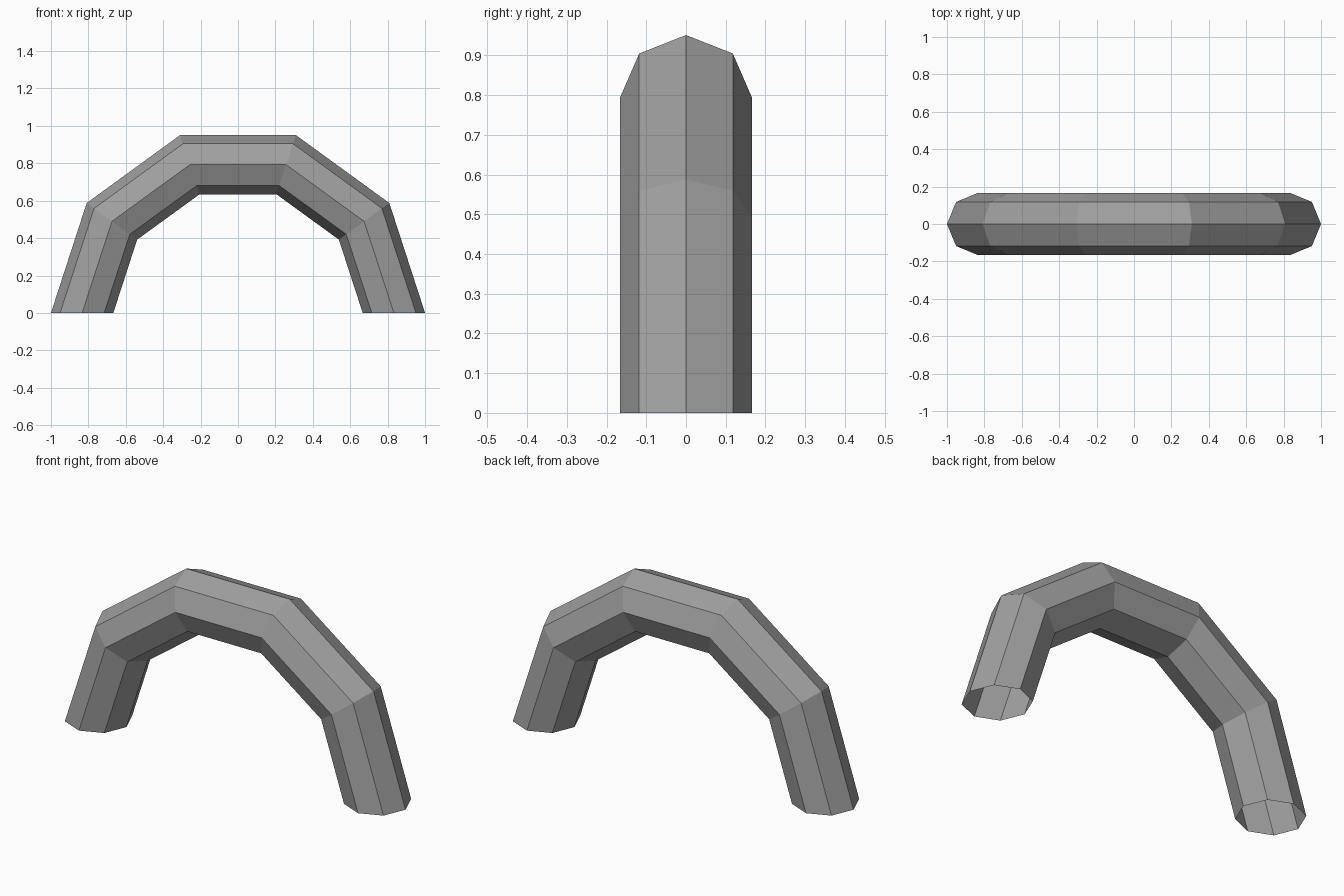
import bpy
import bmesh
from math import pi
from mathutils import Matrix

cube = bpy.data.objects.get("Cube")
if cube:
    bpy.data.objects.remove(cube, do_unlink=True)

TUBE_RADIUS = 1 / 6
ARCH_RADIUS = 1 - TUBE_RADIUS

# Plain grey material
grey = bpy.data.materials.new("grey")
grey.use_nodes = True
colour = (0.35, 0.35, 0.35, 1)
grey.diffuse_color = colour
grey.node_tree.nodes["Principled BSDF"].inputs["Base Color"].default_value = colour

# Open-ended arch tube: an eight-sided ring swept half a turn in five steps
bm = bmesh.new()
bmesh.ops.create_circle(bm, segments=8, radius=TUBE_RADIUS,
                        matrix=Matrix.Translation((ARCH_RADIUS, 0, 0)))
bmesh.ops.spin(bm, geom=bm.verts[:] + bm.edges[:], cent=(0, 0, 0),
               axis=(0, 1, 0), angle=-pi, steps=5)
bmesh.ops.remove_doubles(bm, verts=bm.verts[:], dist=0.0001)
bmesh.ops.recalc_face_normals(bm, faces=bm.faces[:])

mesh = bpy.data.meshes.new("arch_tube")
bm.to_mesh(mesh)
bm.free()
mesh.materials.append(grey)
arch = bpy.data.objects.new("arch_tube", mesh)
bpy.context.collection.objects.link(arch)
